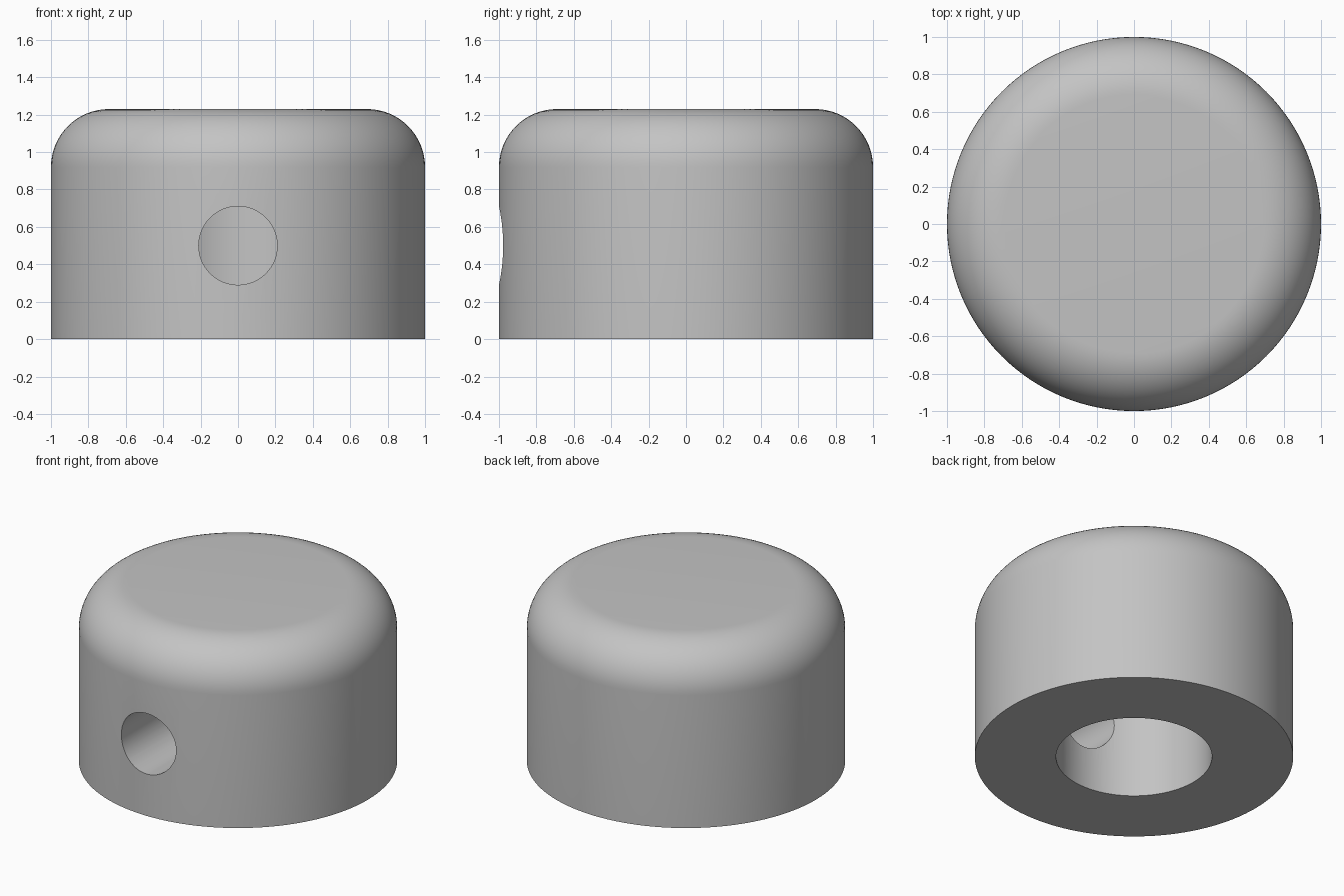
import bpy
import bmesh
from math import sin, cos, pi, radians
from mathutils import Matrix, Vector

SEGMENTS = 128
HEIGHT, RADIUS, FILLET = 1.23, 1.0, 0.31
BORE_RADIUS, BORE_DEPTH = 0.49, 0.82
HOLE_RADIUS, HOLE_HEIGHT = 0.21, 0.5

cube = bpy.data.objects.get("Cube")
if cube:
    bpy.data.objects.remove(cube, do_unlink=True)


def make_material(name, value):
    mat = bpy.data.materials.new(name)
    mat.use_nodes = True
    colour = (value, value, value, 1)
    mat.diffuse_color = colour
    mat.node_tree.nodes["Principled BSDF"].inputs["Base Color"].default_value = colour
    return mat


def make_object(name, bm):
    mesh = bpy.data.meshes.new(name)
    bmesh.ops.recalc_face_normals(bm, faces=bm.faces)
    bm.to_mesh(mesh)
    bm.free()
    obj = bpy.data.objects.new(name, mesh)
    bpy.context.collection.objects.link(obj)
    return obj


# Knob body: a revolved profile with a rounded top edge and a blind bore below
steps = 16
arc = [(RADIUS - FILLET + FILLET * cos(i * pi / 2 / steps),
        HEIGHT - FILLET + FILLET * sin(i * pi / 2 / steps)) for i in range(steps + 1)]
profile = [(0, BORE_DEPTH), (BORE_RADIUS, BORE_DEPTH), (BORE_RADIUS, 0),
           (RADIUS, 0)] + arc + [(0, HEIGHT)]
bm = bmesh.new()
verts = [bm.verts.new((r, 0, z)) for r, z in profile]
edges = [bm.edges.new(pair) for pair in zip(verts, verts[1:])]
bmesh.ops.spin(bm, geom=verts + edges, cent=(0, 0, 0), axis=(0, 0, 1),
               angle=2 * pi, steps=SEGMENTS, use_duplicate=False)
bmesh.ops.remove_doubles(bm, verts=bm.verts, dist=0.0001)
knob = make_object("knob_body", bm)
knob.data.materials.append(make_material("grey", 0.55))

# Set screw hole: a cylinder cut from the front into the bore
bm = bmesh.new()
bmesh.ops.create_cone(bm, cap_ends=True, segments=64, radius1=HOLE_RADIUS,
                      radius2=HOLE_RADIUS, depth=1.0,
                      matrix=Matrix.Translation(Vector((0, -0.7, HOLE_HEIGHT)))
                      @ Matrix.Rotation(pi / 2, 4, "X"))
cutter = make_object("set_screw_hole_cutter", bm)
cutter.hide_render = True

cut = knob.modifiers.new("set_screw_hole", "BOOLEAN")
cut.operation = "DIFFERENCE"
cut.solver = "EXACT"
cut.object = cutter

# Apply the cut, then smooth the round surfaces and keep the rims sharp
bpy.ops.object.select_all(action="DESELECT")
bpy.context.view_layer.objects.active = knob
knob.select_set(True)
bpy.ops.object.modifier_apply(modifier=cut.name)
bpy.data.objects.remove(cutter, do_unlink=True)
bpy.ops.object.shade_smooth_by_angle(angle=radians(30))
